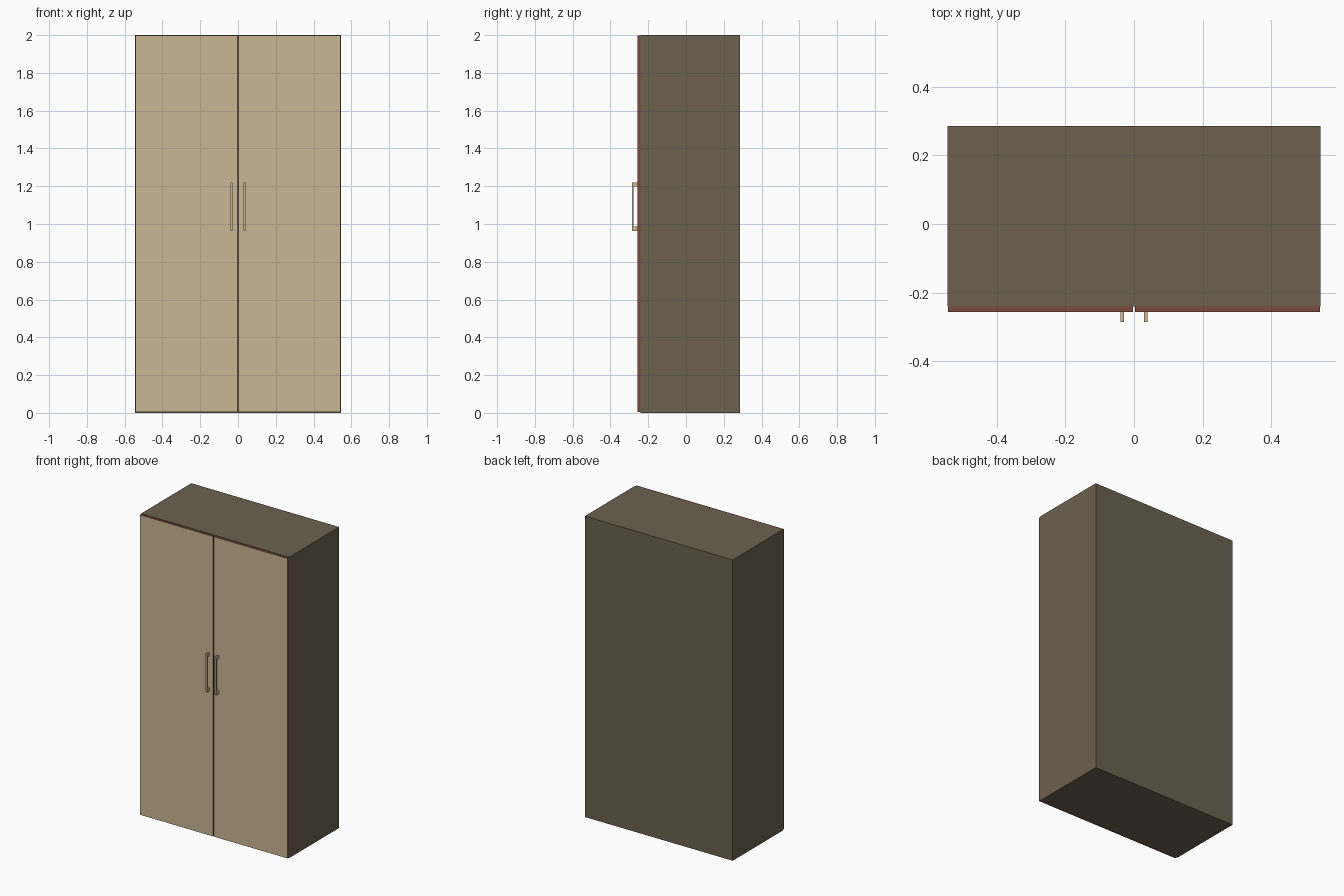
import bpy, bmesh

if "Cube" in bpy.data.objects:
    bpy.data.objects.remove(bpy.data.objects["Cube"])


def material(name, rgb):
    m = bpy.data.materials.new(name)
    m.diffuse_color = (*rgb, 1.0)
    m.use_nodes = True
    m.node_tree.nodes["Principled BSDF"].inputs["Base Color"].default_value = m.diffuse_color
    return m


TAN = material("tan wood", (0.595, 0.472, 0.296))
BODY = material("dark brown wood", (0.150, 0.120, 0.078))
EDGE = material("red brown edging", (0.205, 0.072, 0.045))


def box(name, lo, hi, mats=(BODY,)):
    """Box between two corners."""
    bm = bmesh.new()
    bmesh.ops.create_cube(bm, size=1.0)
    for v in bm.verts:
        for i in range(3):
            v.co[i] = lo[i] if v.co[i] < 0 else hi[i]
    bm.normal_update()
    me = bpy.data.meshes.new(name)
    for m in mats:
        me.materials.append(m)
    # With a second material, the thin edge faces take it
    if len(mats) > 1:
        for f in bm.faces:
            f.material_index = 0 if abs(f.normal.y) > 0.5 else 1
    bm.to_mesh(me)
    bm.free()
    ob = bpy.data.objects.new(name, me)
    bpy.context.collection.objects.link(ob)
    return ob


W, H, T = 0.544, 2.0, 0.016       # half width, height, board thickness
FRONT, BACK = -0.24, 0.286        # carcass depth range
DOOR = -0.256                     # door front plane

# Carcass boards
box("top_panel", (-W + T, FRONT, H - T), (W - T, BACK, H))
box("bottom_panel", (-W + T, FRONT, 0), (W - T, BACK, T))
box("back_panel", (-W + T, BACK - T, T), (W - T, BACK, H - T))


def mirrored_box(name, side, x0, x1, y0, y1, z0, z1, mats=(BODY,)):
    xs = sorted((side * x0, side * x1))
    return box(name, (xs[0], y0, z0), (xs[1], y1, z1), mats)


for side, label in ((-1, "left"), (1, "right")):
    mirrored_box(label + "_side_panel", side, W - T, W, FRONT, BACK, 0, H)
    # Door with contrasting edge banding
    mirrored_box(label + "_door", side, 0.003, W - 0.002, DOOR, FRONT - 0.0005,
                 0.004, H - 0.003, (TAN, EDGE))
    # Bar handle on two posts
    hx0, hx1 = 0.029, 0.040
    mirrored_box(label + "_handle_bar", side, hx0, hx1, -0.286, -0.278,
                 0.964, 1.22, (TAN,))
    for z, end in ((0.964, "lower"), (1.198, "upper")):
        mirrored_box(f"{label}_handle_{end}_post", side, hx0, hx1,
                     -0.278, DOOR, z, z + 0.022, (TAN,))
